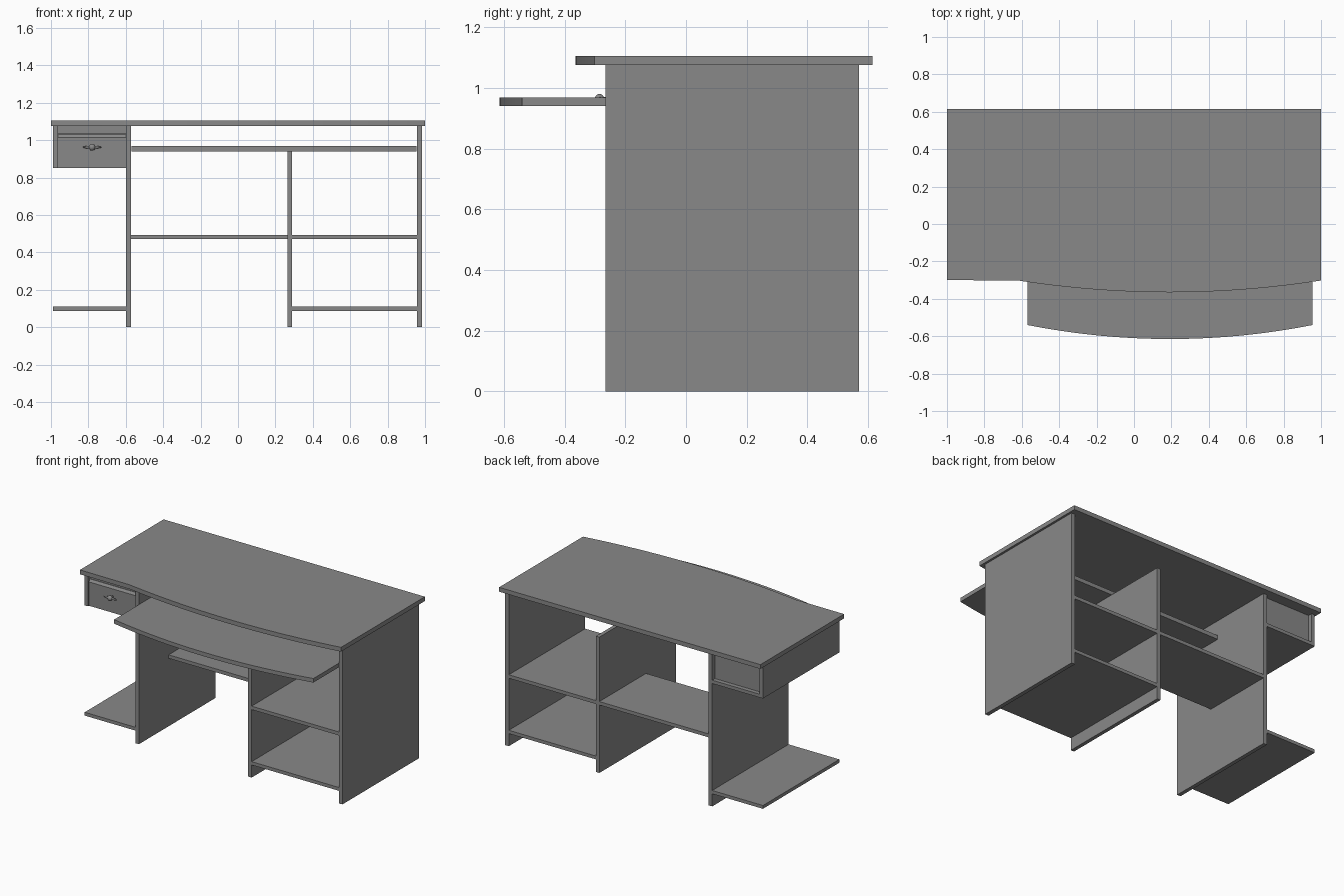
import bpy, bmesh, math

cube = bpy.data.objects.get("Cube")
if cube:
    bpy.data.objects.remove(cube, do_unlink=True)

grey = bpy.data.materials.new("board_grey")
grey.use_nodes = True
colour = (0.25, 0.25, 0.25, 1)
grey.diffuse_color = colour
grey.node_tree.nodes["Principled BSDF"].inputs["Base Color"].default_value = colour


def finish(name, bm):
    bmesh.ops.recalc_face_normals(bm, faces=bm.faces)
    mesh = bpy.data.meshes.new(name)
    bm.to_mesh(mesh)
    bm.free()
    obj = bpy.data.objects.new(name, mesh)
    mesh.materials.append(grey)
    bpy.context.collection.objects.link(obj)
    return obj


def smooth(obj):
    bpy.ops.object.select_all(action='DESELECT')
    obj.select_set(True)
    bpy.context.view_layer.objects.active = obj
    bpy.ops.object.shade_smooth_by_angle(angle=math.radians(35))


def prism(name, points, axis, start, end):
    """Extrude a 2D outline: axis z uses (x, y), axis x uses (y, z)."""
    bm = bmesh.new()
    place = (lambda a, b: (a, b, start)) if axis == 'z' else (lambda a, b: (start, a, b))
    face = bm.faces.new([bm.verts.new(place(a, b)) for a, b in points])
    moved = bmesh.ops.extrude_face_region(bm, geom=[face])["geom"]
    d = end - start
    bmesh.ops.translate(bm, vec=(0, 0, d) if axis == 'z' else (d, 0, 0),
                        verts=[v for v in moved if isinstance(v, bmesh.types.BMVert)])
    return finish(name, bm)


def board(name, x, y, z):
    return prism(name, [(x[0], y[0]), (x[1], y[0]), (x[1], y[1]), (x[0], y[1])], 'z', *z)


def bow(x0, x1, y, depth, steps=24):
    """Points of a shallow front arc bulging towards -y."""
    return [(x0 + (x1 - x0) * i / steps, y - depth * (1 - (2 * i / steps - 1) ** 2))
            for i in range(steps + 1)]


FRONT, BACK = -0.265, 0.57
DEPTH = (FRONT, BACK)

# Bowed desk top and sliding keyboard tray
smooth(prism("desk_top", [(-1, 0.615), (-1, -0.3)] + bow(-0.62, 1, -0.302, 0.063)
             + [(1, 0.615)], 'z', 1.075, 1.105))
smooth(prism("keyboard_tray", [(-0.57, 0.13)] + bow(-0.57, 0.955, -0.54, 0.075)
             + [(0.955, 0.13)], 'z', 0.94, 0.968))

# Upright panels
for name, x, top in (("left_panel", (0.957, 0.985), 1.075),
                     ("centre_panel", (0.264, 0.29), 0.94),
                     ("right_panel", (-0.6, -0.573), 1.075)):
    board(name, x, DEPTH, (0, top))

# Shelves
LOW, MID = (0.087, 0.11), (0.47, 0.494)
board("left_lower_shelf", (0.29, 0.957), DEPTH, LOW)
board("left_middle_shelf", (0.29, 0.957), DEPTH, MID)
board("centre_shelf", (-0.573, 0.264), (0.06, BACK), MID)
board("right_lower_shelf", (-0.988, -0.6), DEPTH, LOW)

# Drawer housing
board("drawer_side", (-0.988, -0.963), DEPTH, (0.85, 1.075))
board("drawer_floor", (-0.963, -0.6), (-0.23, BACK), (0.85, 0.873))
board("drawer_back", (-0.963, -0.6), (0.515, 0.54), (0.873, 1.075))
board("drawer_rail", (-0.963, -0.6), (-0.245, -0.22), (1.034, 1.075))

# Drawer front with a sloped upper edge
prism("drawer_front", [(-0.225, 0.85), (-0.255, 0.85), (-0.255, 1.015),
                       (-0.243, 1.031), (-0.225, 1.031)], 'x', -0.963, -0.6)

# Handle: short stem, round knob and tapered cross bar
HX, HZ = -0.78, 0.962
for name, size, y in (("handle_stem", (0.008, 0.025, 0.008), -0.265),
                      ("handle_knob", (0.018, 0.016, 0.018), -0.285),
                      ("handle_bar", (0.05, 0.008, 0.008), -0.283)):
    bm = bmesh.new()
    bmesh.ops.create_uvsphere(bm, u_segments=16, v_segments=10, radius=1)
    bmesh.ops.scale(bm, vec=size, verts=bm.verts)
    bmesh.ops.translate(bm, vec=(HX, y, HZ), verts=bm.verts)
    smooth(finish(name, bm))
